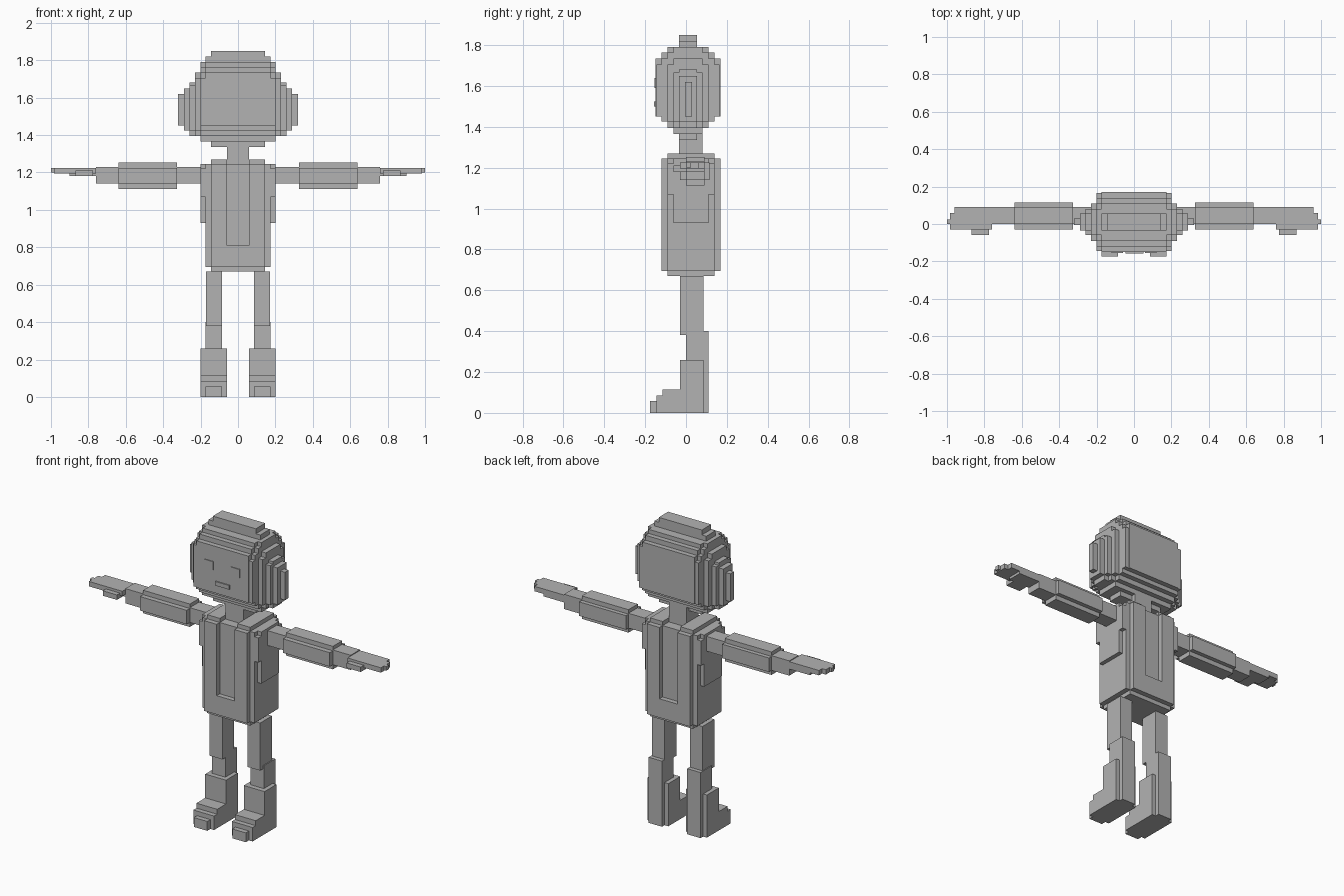
import bpy, bmesh

grey = bpy.data.materials.new("plain_grey")
grey.diffuse_color = (0.45, 0.45, 0.45, 1)


def blocks(name, boxes):
    """Merge boxes (x0, x1, y0, y1, z0, z1) into one clean stepped shell."""
    ax = [sorted({b[2 * a + k] for b in boxes for k in (0, 1)}) for a in range(3)]
    filled = set()
    for b in boxes:
        r = [range(ax[a].index(b[2 * a]), ax[a].index(b[2 * a + 1])) for a in range(3)]
        filled |= {(i, j, k) for i in r[0] for j in r[1] for k in r[2]}
    bm = bmesh.new()
    verts = {}

    def vert(key):
        if key not in verts:
            verts[key] = bm.verts.new([ax[a][key[a]] for a in range(3)])
        return verts[key]

    for c in filled:
        for a in range(3):
            u, v = (a + 1) % 3, (a + 2) % 3
            for side in (0, 1):
                n = list(c)
                n[a] += 2 * side - 1
                if tuple(n) in filled:
                    continue
                ring = []
                for du, dv in ((0, 0), (1, 0), (1, 1), (0, 1)):
                    p = list(c)
                    p[a] += side
                    p[u] += du
                    p[v] += dv
                    ring.append(vert(tuple(p)))
                bm.faces.new(ring if side else ring[::-1])
    # join coplanar cells into large flat faces
    bmesh.ops.dissolve_limit(bm, angle_limit=0.01, verts=bm.verts[:], edges=bm.edges[:])
    me = bpy.data.meshes.new(name)
    bm.to_mesh(me)
    bm.free()
    me.materials.append(grey)
    ob = bpy.data.objects.new(name, me)
    bpy.context.collection.objects.link(ob)
    return ob


def pair(name, boxes):
    blocks(name + "_right", boxes)
    blocks(name + "_left", [(-b[1], -b[0]) + tuple(b[2:]) for b in boxes])


def centred(rows):
    return [(-r[0], r[0]) + tuple(r[1:]) for r in rows]


# head: nested slabs stepping out to the ears
blocks("head", centred([
    (0.145, -0.035, 0.055, 1.335, 1.85),
    (0.175, -0.035, 0.055, 1.365, 1.82),
    (0.175, -0.06, 0.08, 1.365, 1.79),
    (0.175, -0.09, 0.11, 1.395, 1.79),
    (0.175, -0.12, 0.14, 1.425, 1.765),
    (0.175, -0.15, 0.17, 1.45, 1.735),
    (0.2, -0.06, 0.08, 1.365, 1.79),
    (0.2, -0.09, 0.11, 1.395, 1.765),
    (0.2, -0.12, 0.14, 1.425, 1.735),
    (0.2, -0.145, 0.165, 1.45, 1.705),
    (0.23, -0.06, 0.08, 1.395, 1.735),
    (0.23, -0.09, 0.11, 1.425, 1.705),
    (0.26, -0.035, 0.055, 1.395, 1.68),
    (0.26, -0.06, 0.08, 1.425, 1.665),
    (0.29, -0.035, 0.055, 1.425, 1.65),
    (0.32, -0.005, 0.03, 1.45, 1.62),
]))

# face: thin plates
blocks("mouth", [(-0.045, 0.05, -0.157, -0.15, 1.5, 1.525)])
pair("eye", [(0.06, 0.12, -0.155, -0.15, 1.59, 1.64)])

blocks("neck", centred([(0.06, -0.035, 0.08, 1.2, 1.4)]))

# torso: core with outer layers that leave a slot front and back
torso = centred([
    (0.145, -0.09, 0.14, 0.67, 1.245),
    (0.175, -0.09, 0.14, 0.695, 1.245),
    (0.06, -0.12, 0.17, 0.695, 0.81),
    (0.2, -0.06, 0.11, 0.93, 1.245),
    (0.2, -0.09, 0.14, 1.07, 1.22),
])
for s in (-1, 1):
    x0, x1 = sorted((0.06 * s, 0.145 * s))
    torso += [(x0, x1, -0.12, 0.17, 0.695, 1.245), (x0, x1, -0.09, 0.14, 1.2, 1.27)]
blocks("torso", torso)

# arms, sleeves and hands
pair("arm", [(0.2, 0.76, 0.0, 0.09, 1.14, 1.23)])
pair("sleeve", [
    (0.325, 0.64, -0.03, 0.115, 1.14, 1.225),
    (0.325, 0.64, 0.0, 0.09, 1.112, 1.252),
])
pair("hand", [
    (0.76, 0.96, 0.0, 0.09, 1.195, 1.225),
    (0.76, 0.9, 0.0, 0.09, 1.18, 1.225),
    (0.76, 0.985, -0.03, 0.06, 1.195, 1.225),
    (0.96, 1.0, 0.0, 0.025, 1.2, 1.225),
    (0.775, 0.87, -0.06, 0.0, 1.18, 1.21),
])

# legs and boots
pair("leg", [
    (0.085, 0.17, -0.03, 0.085, 0.38, 0.67),
    (0.085, 0.175, 0.0, 0.11, 0.2, 0.4),
])
pair("boot", [
    (0.06, 0.2, -0.03, 0.085, 0.0, 0.26),
    (0.085, 0.175, -0.03, 0.11, 0.0, 0.26),
    (0.06, 0.2, -0.115, 0.0, 0.0, 0.115),
    (0.06, 0.2, -0.145, 0.0, 0.0, 0.085),
    (0.085, 0.175, -0.175, 0.0, 0.0, 0.057),
])
